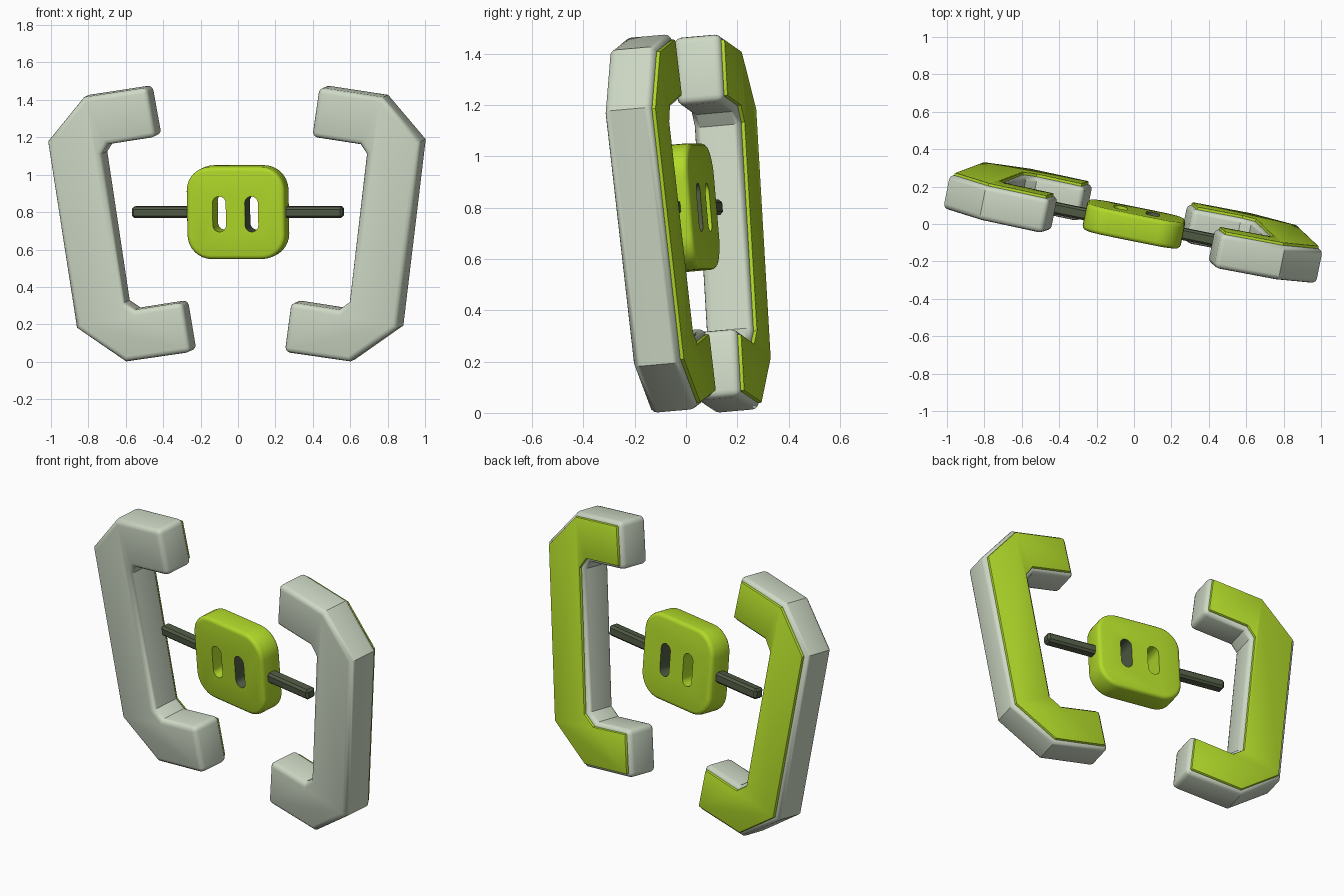
import bpy, bmesh, math
from mathutils import Matrix, Vector

if "Cube" in bpy.data.objects:
    bpy.data.objects.remove(bpy.data.objects["Cube"])

# Whole assembly is yawed to one side and leans forward
POSE = (Matrix.Translation((0, 0, 0.8))
        @ Matrix.Rotation(math.radians(-11.4), 4, 'Z')
        @ Matrix.Rotation(math.radians(5), 4, 'X'))


def material(name, rgb):
    m = bpy.data.materials.new(name)
    m.diffuse_color = (*[(c / 255) ** 2.2 for c in rgb], 1)
    m.use_nodes = True
    m.node_tree.nodes["Principled BSDF"].inputs["Base Color"].default_value = m.diffuse_color
    return m


PALE = material("pale_grey_green", (205, 216, 196))
LIME = material("lime_green", (176, 217, 46))
DARK = material("dark_olive", (82, 92, 71))


def prism(name, outline, y0, y1, mats, bevel=0, segments=3, index=0):
    """Extrude an (x, z) outline from y0 to y1, with rounded rims."""
    bm = bmesh.new()
    face = bm.faces.new([bm.verts.new((x, y0, z)) for x, z in outline])
    new = bmesh.ops.extrude_face_region(bm, geom=[face])["geom"]
    bmesh.ops.translate(bm, vec=(0, y1 - y0, 0),
                        verts=[v for v in new if isinstance(v, bmesh.types.BMVert)])
    bmesh.ops.recalc_face_normals(bm, faces=bm.faces)
    if bevel:
        edges = [e for e in bm.edges if e.calc_face_angle() > math.radians(55)]
        bmesh.ops.bevel(bm, geom=edges, offset=bevel, segments=segments,
                        profile=0.5, affect='EDGES', clamp_overlap=True)
    for f in bm.faces:
        f.material_index = index
    mesh = bpy.data.meshes.new(name)
    bm.to_mesh(mesh)
    bm.free()
    for m in mats:
        mesh.materials.append(m)
    ob = bpy.data.objects.new(name, mesh)
    bpy.context.collection.objects.link(ob)
    ob.matrix_world = POSE
    return ob


def smooth(ob, angle=35):
    bpy.ops.object.select_all(action='DESELECT')
    ob.select_set(True)
    bpy.context.view_layer.objects.active = ob
    bpy.ops.object.shade_smooth_by_angle(angle=math.radians(angle))


def rounded_rect(cx, cz, w, h, r, steps=8):
    pts = []
    for k, (sx, sz) in enumerate([(1, 1), (-1, 1), (-1, -1), (1, -1)]):
        for i in range(steps + 1):
            a = math.pi / 2 * (k + i / steps)
            p = (cx + sx * (w / 2 - r) + r * math.cos(a),
                 cz + sz * (h / 2 - r) + r * math.sin(a))
            if not pts or math.dist(p, pts[-1]) > 1e-4:
                pts.append(p)
    if math.dist(pts[0], pts[-1]) < 1e-4:
        pts.pop()
    return pts


def inset(outline, d):
    """Shrink a clockwise outline by d with mitred corners."""
    res = []
    for i, p in enumerate(outline):
        p = Vector(p)
        a = (p - Vector(outline[i - 1])).normalized()
        b = (Vector(outline[(i + 1) % len(outline)]) - p).normalized()
        na, nb = Vector((a.y, -a.x)), Vector((b.y, -b.x))
        res.append(p + (na + nb) * d / (1 + na.dot(nb)))
    return res


# Bracket outline: half width and height above the ground, clockwise
RAW = [(.46, 1.475), (.80, 1.423), (.997, 1.185), (.86, .185), (.60, .004),
       (.25, .055), (.29, .322), (.545, .282), (.602, .322), (.708, 1.12),
       (.675, 1.17), (.417, 1.21)]
BRACKET = [(x / .981, z - .80) for x, z in RAW]

for side, s in (("right", 1), ("left", -1)):
    # Pale bracket body and the lime plate on its back
    body = [(s * x, z) for x, z in BRACKET]
    plate = [(s * x, z) for x, z in inset(BRACKET, .022)]
    smooth(prism(side + "_bracket", body, -.088, .10, [PALE], .028))
    smooth(prism(side + "_back_plate", plate, .085, .114, [LIME], .008, 2))
    # Connecting rod
    rod = [(s * x, z) for x, z in [(.25, -.03), (.25, .03), (.575, .03), (.575, -.03)]]
    smooth(prism(side + "_rod", rod, -.032, .032, [DARK], .012, 1), 20)

# Central block with two slots cut through
block = prism("centre_block", rounded_rect(0, 0, .535, .495, .13), -.072, .072,
              [LIME, DARK], .022)
for x, index in ((-.088, 0), (.088, 1)):
    cutter = prism("slot_cutter", rounded_rect(x, -.005, .072, .19, .036), -.2, .2,
                   [LIME, DARK], index=index)
    cutter.hide_render = True
    mod = block.modifiers.new("slot", 'BOOLEAN')
    mod.operation, mod.solver, mod.object = 'DIFFERENCE', 'EXACT', cutter
    bpy.context.view_layer.objects.active = block
    bpy.ops.object.modifier_apply(modifier="slot")
    bpy.data.objects.remove(cutter)
smooth(block)
